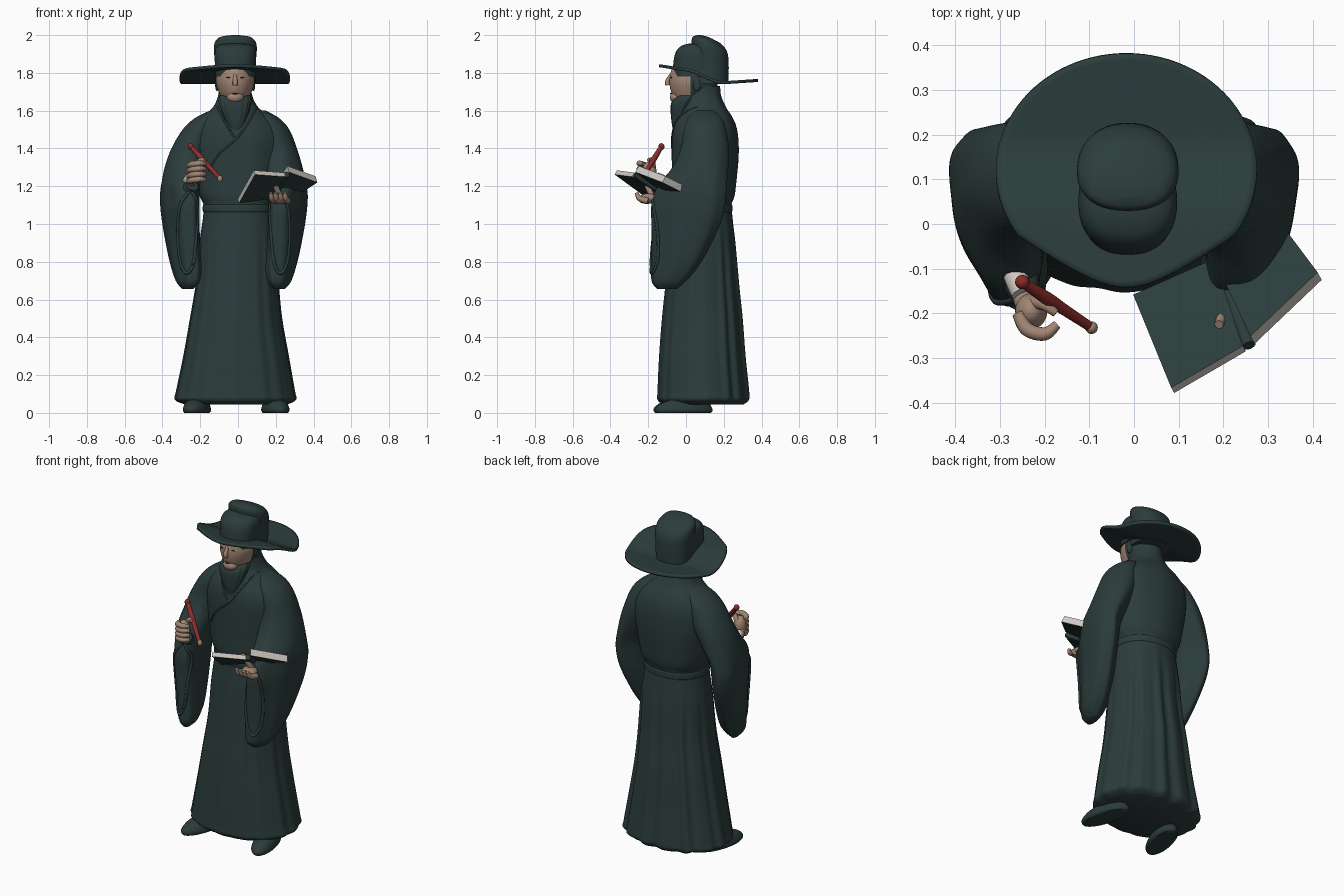
import bpy, bmesh
from math import sin, cos, pi
from mathutils import Vector
from mathutils.bvhtree import BVHTree

if "Cube" in bpy.data.objects:
    bpy.data.objects.remove(bpy.data.objects["Cube"])


def material(name, r, g, b):
    m = bpy.data.materials.new(name)
    m.use_nodes = True
    m.diffuse_color = (r, g, b, 1)
    bsdf = m.node_tree.nodes["Principled BSDF"]
    bsdf.inputs["Base Color"].default_value = (r, g, b, 1)
    bsdf.inputs["Roughness"].default_value = 0.9
    return m


CLOTH = material("dark teal cloth", .024, .046, .044)
SKIN = material("skin", .36, .24, .175)
RED = material("red lacquer", .26, .025, .025)
PAPER = material("paper white", .62, .58, .53)


def finish(name, bm, *mats, angle=0.9):
    bmesh.ops.recalc_face_normals(bm, faces=bm.faces)
    mesh = bpy.data.meshes.new(name)
    bm.to_mesh(mesh)
    bm.free()
    obj = bpy.data.objects.new(name, mesh)
    bpy.context.collection.objects.link(obj)
    for m in mats:
        mesh.materials.append(m)
    bpy.ops.object.select_all(action='DESELECT')
    obj.select_set(True)
    bpy.context.view_layer.objects.active = obj
    bpy.ops.object.shade_smooth_by_angle(angle=angle)
    return obj


def spline(rows, steps=5):
    """Catmull-Rom interpolation of rows of numbers."""
    rows = [Vector(r) for r in rows]
    out = []
    for i in range(len(rows) - 1):
        a, b, c, d = rows[max(i - 1, 0)], rows[i], rows[i + 1], rows[min(i + 2, len(rows) - 1)]
        for k in range(steps):
            t = k / steps
            out.append(b + (c - a) * (t / 2) + (a * 2 - b * 5 + c * 4 - d) * (t * t / 2)
                       + (b * 3 - a - c * 3 + d) * (t ** 3 / 2))
    return out + [rows[-1]]


def loft(name, rows, mat, fold=lambda a, z: 0, n=120, power=1.0, skew=lambda z: 0):
    """Skin rings given as (z, cx, cy, rx, ry); skew slides x along y."""
    bm = bmesh.new()
    rings = []
    for z, cx, cy, rx, ry in spline(rows):
        ring = []
        for i in range(n):
            a = 2 * pi * i / n
            k = 1 + fold(a, z)
            c, s = cos(a), sin(a)
            c, s = abs(c) ** power * (1 if c > 0 else -1), abs(s) ** power * (1 if s > 0 else -1)
            ring.append(bm.verts.new((cx + rx * k * c + skew(z) * ry * s, cy + ry * k * s, z)))
        rings.append(ring)
    for p, q in zip(rings, rings[1:]):
        for i in range(n):
            j = (i + 1) % n
            bm.faces.new((p[i], p[j], q[j], q[i]))
    bm.faces.new(rings[0])
    bm.faces.new(rings[-1])
    return finish(name, bm, mat)


def ball(name, loc, size, mat, rot=(0, 0, 0)):
    bm = bmesh.new()
    bmesh.ops.create_uvsphere(bm, u_segments=32, v_segments=20, radius=1)
    bmesh.ops.scale(bm, vec=size, verts=bm.verts)
    obj = finish(name, bm, mat)
    obj.location, obj.rotation_euler = loc, rot
    return obj


def tube(name, pts, radii, mat, n=12):
    """Round tube through points with a radius at each one."""
    rows = spline([(*p, r) for p, r in zip(pts, radii)], 6)
    bm = bmesh.new()
    rings = []
    for i, row in enumerate(rows):
        d = Vector(rows[min(i + 1, len(rows) - 1)][:3]) - Vector(rows[max(i - 1, 0)][:3])
        side = d.cross(Vector((.31, .12, .94))).normalized()
        up = side.cross(d).normalized()
        rings.append([bm.verts.new(Vector(row[:3]) + (side * cos(2 * pi * k / n) + up * sin(2 * pi * k / n)) * row[3])
                      for k in range(n)])
    for p, q in zip(rings, rings[1:]):
        for k in range(n):
            bm.faces.new((p[k], p[(k + 1) % n], q[(k + 1) % n], q[k]))
    bm.faces.new(rings[0])
    bm.faces.new(rings[-1])
    return finish(name, bm, mat)


def trim(name, target, outline, radius):
    """Raised hem laid on the front of a target surface along (x, z) points."""
    tree = BVHTree.FromPolygons([v.co for v in target.data.vertices],
                                [p.vertices for p in target.data.polygons])
    hits = [tree.ray_cast(Vector((x, -1, z)), Vector((0, 1, 0)))[0] for x, z in spline(outline, 3)]
    pts = [h for h in hits if h]
    tube(name, pts, [radius] * len(pts), CLOTH, 8)


# Robe: pleated skirt, gathered waist, bloused chest and neck
def pleats(a, z):
    low = max(0, min(1, (1.04 - z) / .3))
    back = .3 + .7 * max(0, sin(a))
    return back * low * (.03 * sin(15 * a) + .016 * sin(23 * a + 1)) + (.008 * sin(9 * a) if z > 1.12 else 0)


robe = loft("robe", [
    (.045, -.01, .09, .27, .21), (.07, -.013, .09, .318, .238), (.12, -.013, .09, .311, .238),
    (.3, -.01, .085, .277, .225), (.5, -.01, .085, .242, .21), (.7, -.003, .085, .216, .19),
    (.9, 0, .085, .203, .176), (1.03, 0, .085, .186, .162), (1.1, 0, .085, .182, .156),
    (1.15, 0, .09, .204, .166), (1.22, 0, .095, .22, .17), (1.35, 0, .1, .24, .177), (1.45, 0, .1, .245, .176),
    (1.52, -.005, .1, .222, .164), (1.57, -.01, .1, .175, .142), (1.62, -.013, .095, .118, .115),
    (1.68, -.015, .085, .09, .1), (1.73, -.015, .08, .085, .1)], CLOTH, pleats, 160, .93)
loft("belt", [(1.06, 0, .085, .176, .152), (1.068, 0, .085, .186, .16),
              (1.098, 0, .085, .186, .16), (1.106, 0, .085, .178, .152)], CLOTH, power=.93)
trim("left_lapel", robe, [(.1, 1.62), (.05, 1.53), (-.01, 1.45), (-.1, 1.37), (-.16, 1.28)], .005)
trim("right_lapel", robe, [(-.11, 1.62), (-.07, 1.54), (-.02, 1.46)], .005)

# Wide hanging sleeves angled inward, with a hemmed opening in front
for name, s, off in (("right", -1, 0), ("left", 1, -.045)):
    rows = [(.655, .265, -.1, .025, .05), (.69, .265, -.095, .055, .085), (.75, .27, -.07, .072, .115),
            (.85, .285, -.038, .08, .146), (1, .302, -.005, .087, .182), (1.1, .308, .008, .092, .195),
            (1.2, .306, .03, .097, .182), (1.3, .284, .075, .103, .148), (1.4, .252, .1, .1, .128),
            (1.5, .205, .1, .088, .112), (1.56, .165, .1, .064, .09), (1.6, .12, .1, .03, .05)]
    sleeve = loft(name + "_sleeve", [(z, s * x + off * min(1, (1.62 - z) * 4), y, rx, ry) for z, x, y, rx, ry in rows],
                  CLOTH, lambda a, z: .025 * sin(7 * a + 3 * z) * max(0, min(1, (1.45 - z) * 3)),
                  skew=lambda z: s * .24 * max(0, min(1, (1.4 - z) * 4)))
    trim(name + "_cuff_hem", sleeve, [(s * x + off, z) for x, z in
         ((.25, 1.18), (.215, 1.1), (.22, .95), (.235, .8), (.27, .74), (.305, .8), (.318, .95), (.305, 1.1), (.25, 1.18))], .009)

# Forearms and inner cuff
tube("right_forearm", [(-.29, 0, 1.14), (-.265, -.1, 1.17), (-.242, -.155, 1.205)], (.075, .052, .034), CLOTH, 20)
tube("left_forearm", [(.25, 0, 1.11), (.24, -.1, 1.12), (.22, -.16, 1.13)], (.075, .06, .038), CLOTH, 20)
tube("inner_cuff", [(-.276, -.09, 1.215), (-.262, -.125, 1.235), (-.25, -.155, 1.25)], (.026, .027, .025), PAPER)

# Right hand curled round the brush
ball("right_palm", (-.23, -.195, 1.27), (.036, .04, .06), SKIN)
tube("right_wrist", [(-.25, -.16, 1.22), (-.235, -.185, 1.25)], (.024, .03), SKIN)
for i in range(4):
    z = 1.225 + .028 * i
    tube(f"right_finger_{i + 1}", [(-.258, -.2, z), (-.24, -.235, z + .008), (-.2, -.246, z + .012),
                                   (-.172, -.225, z + .01)], (.015, .016, .015, .01), SKIN)
tube("right_thumb", [(-.225, -.175, 1.3), (-.2, -.18, 1.335), (-.175, -.2, 1.34)], (.016, .014, .009), SKIN)

# Writing brush
top, end = Vector((-.25, -.13, 1.41)), Vector((-.095, -.232, 1.24))
tube("brush_handle", [top, top.lerp(end, .35), top.lerp(end, .6), end], (.011, .015, .013, .011), RED)
ball("brush_cap", top, (.016, .016, .018), RED)
ball("brush_tip", end, (.014, .014, .018), SKIN)

# Left hand under the book, thumb over the page
ball("left_palm", (.215, -.2, 1.135), (.045, .055, .028), SKIN, (.1, 0, .2))
for i in range(4):
    x = .178 + .025 * i
    tube(f"left_finger_{i + 1}", [(x + .01, -.2, 1.122), (x, -.245, 1.135), (x - .005, -.262, 1.165)],
         (.017, .015, .01), SKIN)
tube("left_thumb", [(.22, -.18, 1.15), (.2, -.205, 1.2), (.19, -.225, 1.242)], (.016, .014, .01), SKIN)


# Open book: two leaves with dark covers and pale page edges
def leaf(name, corners, thickness):
    bm = bmesh.new()
    low = [bm.verts.new(c) for c in corners]
    face = bm.faces.new(low)
    face.normal_update()
    lift = face.normal * (thickness if face.normal.z > 0 else -thickness)
    high = [bm.verts.new(v.co + lift) for v in low]
    bm.faces.new(high)
    for i in range(4):
        j = (i + 1) % 4
        bm.faces.new((low[i], low[j], high[j], high[i])).material_index = min(i, 1)
    finish(name, bm, CLOTH, PAPER, angle=.5)


leaf("book_right_leaf", [(.005, -.17, 1.11), (.185, -.09, 1.135), (.25, -.285, 1.25), (.09, -.378, 1.262)], .026)
leaf("book_left_leaf", [(.185, -.09, 1.135), (.345, -.025, 1.17), (.42, -.125, 1.22), (.27, -.268, 1.275)], .038)
tube("book_spine", [(.185, -.085, 1.14), (.257, -.272, 1.262)], (.016, .016), CLOTH)

# Head: face skin in front, dark hair behind
bm = bmesh.new()
bmesh.ops.create_uvsphere(bm, u_segments=48, v_segments=32, radius=1)
for v in bm.verts:
    taper = 1 - .22 * max(0, -v.co.z)
    v.co = (v.co.x * .102 * taper - .015, v.co.y * .128 + .04, v.co.z * .15 + 1.755)
for f in bm.faces:
    c = f.calc_center_median()
    f.material_index = 1 if c.y > .03 or c.z < 1.64 else 0
finish("head", bm, SKIN, CLOTH)
tube("nose", [(-.015, -.08, 1.79), (-.015, -.098, 1.755), (-.015, -.096, 1.735)], (.008, .013, .013), SKIN)
ball("chin", (-.015, -.048, 1.67), (.045, .038, .032), SKIN)
ball("mouth", (-.015, -.08, 1.69), (.017, .005, .0035), CLOTH)
for name, s in (("right", -1), ("left", 1)):
    ball(name + "_ear", (-.015 + s * .096, .058, 1.735), (.01, .02, .032), CLOTH)
    ball(name + "_eye", (-.015 + s * .036, -.078, 1.775), (.013, .005, .0035), CLOTH)

# Beard tapering to a point on the chest
loft("beard", [(1.46, -.01, -.05, .01, .01), (1.52, -.01, -.045, .04, .028), (1.58, -.013, -.035, .066, .045),
               (1.63, -.015, -.02, .082, .06), (1.66, -.015, -.002, .086, .066), (1.68, -.015, .014, .08, .062)],
     CLOTH, lambda a, z: .02 * sin(14 * a), power=.9)

# Hat brim: low at the back, stepping up at the sides to a narrow front peak
bm = bmesh.new()
rings = []
for k in range(13):
    r = .3 + .7 * k / 12
    ring = []
    for i in range(96):
        a = 2 * pi * i / 96
        narrow = 1 - .35 * max(0, -sin(a) - .55) / .45
        x, y = .292 * r * cos(a) * narrow - .017, .262 * r * sin(a) + .12
        t = max(0, min(1, (.2 - y) / .21))
        ring.append(bm.verts.new((x, y, 1.748 + .068 * t * t * (3 - 2 * t) + .022 * max(0, -y / .14)
                                  + .012 * max(0, (y - .2) / .18))))
    rings.append(ring)
for p, q in zip(rings, rings[1:]):
    for i in range(96):
        bm.faces.new((p[i], p[(i + 1) % 96], q[(i + 1) % 96], q[i]))
brim = finish("hat_brim", bm, CLOTH)
solid = brim.modifiers.new("thickness", 'SOLIDIFY')
solid.thickness, solid.offset = .016, 0

# Hat crown: low front step and taller back sloping down behind
loft("hat_front_crown", [(1.78, -.014, .05, .106, .12), (1.84, -.014, .05, .108, .118), (1.9, -.014, .05, .11, .108),
                         (1.935, -.014, .052, .1, .088), (1.952, -.014, .055, .07, .055), (1.957, -.014, .055, .01, .01)], CLOTH, power=.85)
loft("hat_back_crown", [(1.74, -.014, .12, .105, .105), (1.85, -.014, .126, .108, .1), (1.91, -.014, .124, .113, .094),
                        (1.95, -.014, .11, .112, .08), (1.975, -.014, .09, .1, .06), (1.992, -.014, .075, .075, .038),
                        (2.0, -.014, .068, .02, .01)], CLOTH, power=.9)

# Shoes turned slightly outward
for name, s, x, y in (("right", -1, -.22, -.03), ("left", 1, .2, -.02)):
    shoe = loft(name + "_shoe", [(0, 0, .01, .058, .147), (.012, 0, .01, .066, .155), (.03, 0, .01, .064, .15),
                                 (.055, 0, .02, .055, .125), (.075, 0, .04, .035, .08)], CLOTH)
    shoe.location, shoe.rotation_euler = (x, y, 0), (0, 0, s * .25)
